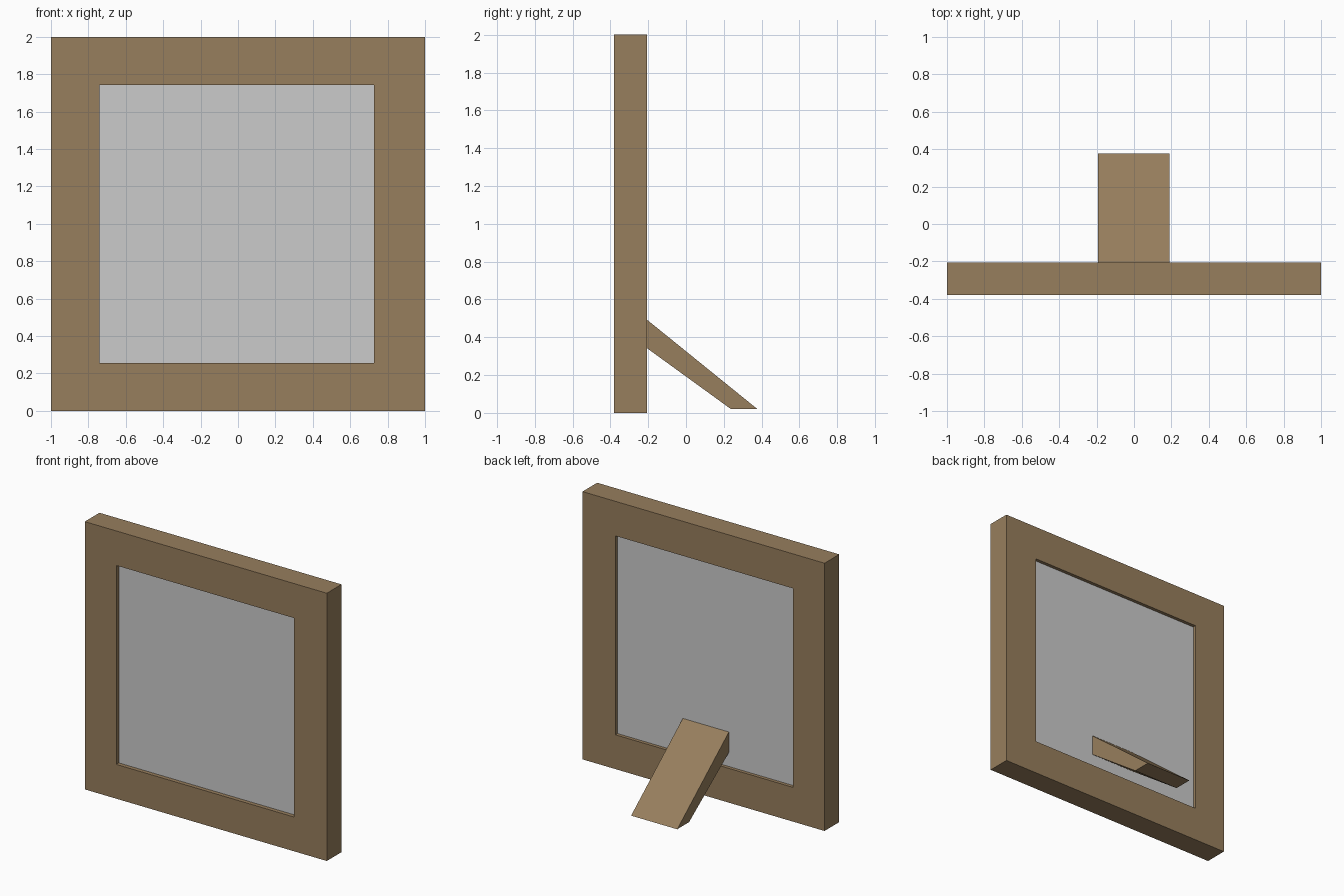
import bpy, bmesh

if "Cube" in bpy.data.objects:
    bpy.data.objects.remove(bpy.data.objects["Cube"])

wood = bpy.data.materials.new("wood")
wood.diffuse_color = (0.31, 0.21, 0.11, 1)
wood.use_nodes = True
wood.node_tree.nodes["Principled BSDF"].inputs["Base Color"].default_value = wood.diffuse_color


def prism(name, loop_a, loop_b, mat=None):
    """Closed solid between two matching outlines."""
    bm = bmesh.new()
    a = [bm.verts.new(p) for p in loop_a]
    b = [bm.verts.new(p) for p in loop_b]
    n = len(a)
    bm.faces.new(a)
    bm.faces.new(b[::-1])
    for i in range(n):
        j = (i + 1) % n
        bm.faces.new((a[j], a[i], b[i], b[j]))
    return finish(name, bm, mat)


def finish(name, bm, mat):
    bmesh.ops.recalc_face_normals(bm, faces=bm.faces)
    mesh = bpy.data.meshes.new(name)
    bm.to_mesh(mesh)
    bm.free()
    obj = bpy.data.objects.new(name, mesh)
    bpy.context.collection.objects.link(obj)
    if mat:
        mesh.materials.append(mat)
    return obj


def rect(x0, x1, z0, z1, y):
    return [(x0, y, z0), (x1, y, z0), (x1, y, z1), (x0, y, z1)]


FRONT, BACK = -0.38, -0.207
OPENING = (-0.74, 0.728, 0.256, 1.742)

# Frame: four sides of a rectangular ring
bm = bmesh.new()
rings = [[bm.verts.new(p) for p in rect(*size, y)]
         for size, y in (((-1, 1, 0, 2), FRONT), ((-1, 1, 0, 2), BACK),
                         (OPENING, BACK), (OPENING, FRONT))]
for k in range(4):
    r, s = rings[k], rings[(k + 1) % 4]
    for i in range(4):
        j = (i + 1) % 4
        bm.faces.new((r[i], r[j], s[j], s[i]))
finish("frame", bm, wood)

# Picture panel, slightly recessed on both sides
prism("picture_panel", rect(*OPENING, FRONT + 0.03), rect(*OPENING, BACK - 0.025))

# Slanted rear support with a flat foot
profile = [(-0.235, 0.516), (0.378, 0.02), (0.238, 0.02), (-0.235, 0.363)]
prism("rear_stand", [(-0.192, y, z) for y, z in profile],
      [(0.189, y, z) for y, z in profile], wood)
